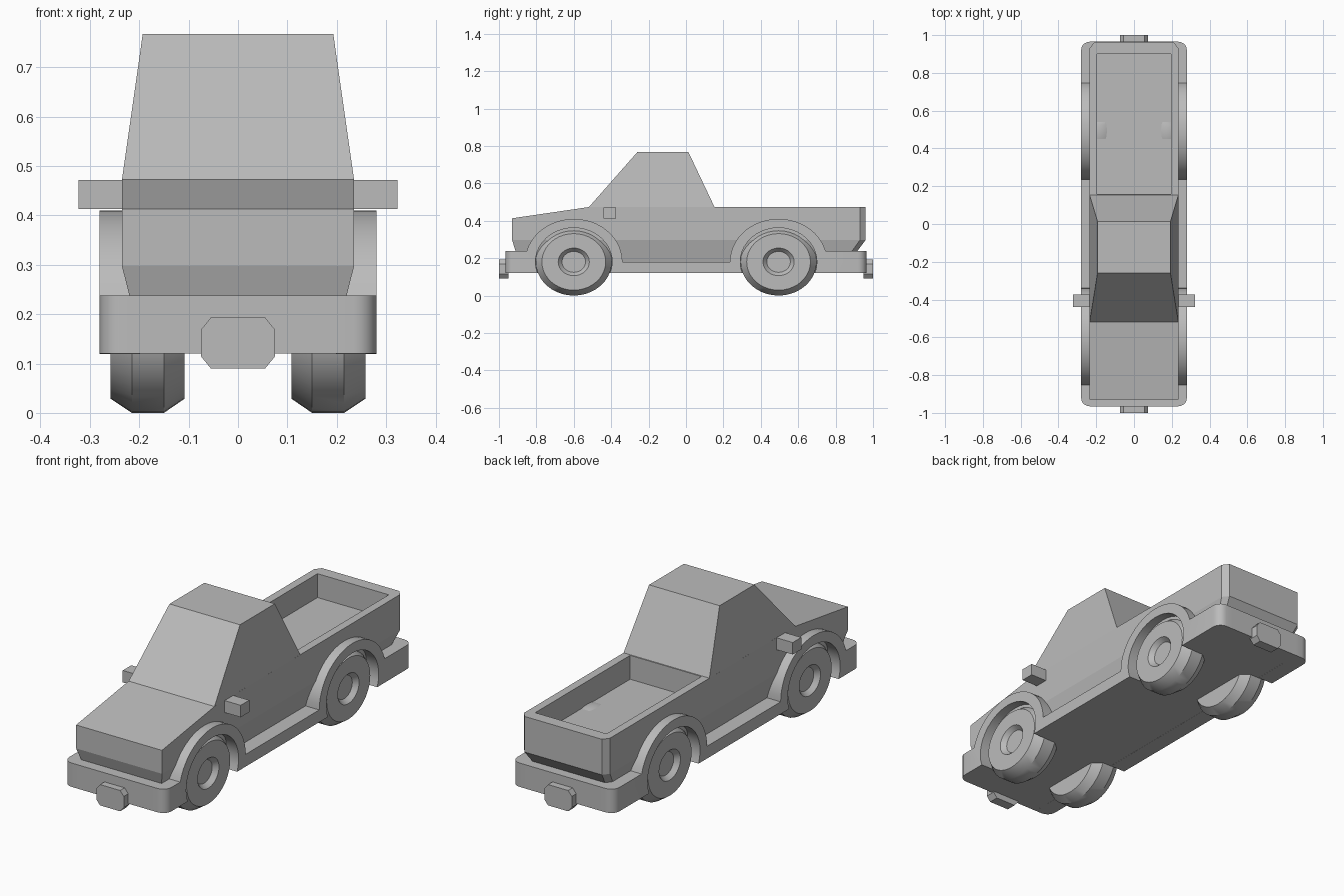
import bpy, bmesh
from math import cos, sin, pi, asin

cube = bpy.data.objects.get("Cube")
if cube:
    bpy.data.objects.remove(cube, do_unlink=True)

GREY = (0.5, 0.5, 0.5, 1)
paint = bpy.data.materials.new("plain_grey")
paint.use_nodes = True
paint.diffuse_color = GREY
paint.node_tree.nodes["Principled BSDF"].inputs["Base Color"].default_value = GREY


def finish(name, bm, smooth=False):
    bmesh.ops.recalc_face_normals(bm, faces=bm.faces)
    mesh = bpy.data.meshes.new(name)
    bm.to_mesh(mesh)
    bm.free()
    mesh.materials.append(paint)
    obj = bpy.data.objects.new(name, mesh)
    bpy.context.collection.objects.link(obj)
    if smooth:
        bpy.ops.object.select_all(action="DESELECT")
        obj.select_set(True)
        bpy.context.view_layer.objects.active = obj
        bpy.ops.object.shade_smooth_by_angle(angle=0.6)
    return obj


def loft(loops, cap=True):
    """Join rings of points with quads, and close both ends."""
    bm = bmesh.new()
    rings = [[bm.verts.new(p) for p in loop] for loop in loops]
    n = len(rings[0])
    for a, b in zip(rings, rings[1:]):
        for i in range(n):
            j = (i + 1) % n
            bm.faces.new((a[i], a[j], b[j], b[i]))
    if cap:
        bm.faces.new(rings[0])
        bm.faces.new(rings[-1])
    return bm


def box(name, x, y, z):
    return finish(name, loft([[(x[0], y[0], h), (x[1], y[0], h), (x[1], y[1], h), (x[0], y[1], h)] for h in z]))


AXLES = {"front": -0.60, "rear": 0.495}
HUB_Z, TYRE_Y, TYRE_Z = 0.18, 0.203, 0.18
FLOOR, SILL, DECK, END = 0.12, 0.18, 0.238, 0.965


def arc(y, ry, rz, start, stop, steps=24):
    angles = [start + (stop - start) * i / steps for i in range(steps + 1)]
    return [(y + ry * cos(a), HUB_Z + rz * sin(a)) for a in angles]


# Body: lower taper, shoulder line and sloping hood
half = [(0.235, -0.93), (0.235, -0.52), (0.235, 0.155), (0.235, 0.93), (0.212, 0.96)]
plan = half + [(-x, y) for x, y in reversed(half)]
base = [(x * 0.873, y * (0.96 if y < 0 else 0.91), SILL) for x, y in plan]
waist = [(x, y, 0.297) for x, y in plan]
top = [(x, y, 0.413 if y < -0.9 else 0.473) for x, y in plan]
bm = loft([base, waist, top])
bm.verts.ensure_lookup_table()
lid = next(f for f in bm.faces if all(v.co.z > 0.4 for v in f.verts))
rim = bm.verts[-len(plan):]
bmesh.ops.delete(bm, geom=[lid], context="FACES_ONLY")
bm.faces.new((rim[0], rim[1], rim[8], rim[9]))
bm.faces.new((rim[1], rim[2], rim[7], rim[8]))
bm.faces.new(rim[2:8])
body = finish("body", bm)

# Open cargo bed
cutter = box("bed_cutter", (-0.195, 0.195), (0.158, 0.90), (0.355, 0.6))
cutter.hide_render = True
cut = body.modifiers.new("bed", "BOOLEAN")
cut.operation, cut.solver, cut.object = "DIFFERENCE", "EXACT", cutter
bpy.context.view_layer.objects.active = body
bpy.ops.object.modifier_apply(modifier=cut.name)
bpy.data.objects.remove(cutter, do_unlink=True)


# Cab
def rect(x, y0, y1, z):
    return [(-x, y0, z), (x, y0, z), (x, y1, z), (-x, y1, z)]


finish("cab", loft([rect(0.235, -0.52, 0.153, 0.472), rect(0.193, -0.26, 0.013, 0.767)]))

# Chassis core between the side rails
box("chassis", (-0.2, 0.2), (-END, END), (FLOOR, DECK))

# Side rails: bumper ends, arched fenders and sill in one outline
outline = [(-END, FLOOR), (-END, DECK)]
lip = asin((DECK - HUB_Z) / 0.23)
outline += arc(AXLES["front"], 0.26, 0.23, pi - lip, 0)
outline += arc(AXLES["rear"], 0.26, 0.23, pi, lip)
outline += [(END, DECK), (END, FLOOR)]
dip = asin((FLOOR - HUB_Z) / TYRE_Z)
for y in reversed(AXLES.values()):
    outline += arc(y, TYRE_Y + 0.002, TYRE_Z + 0.002, dip, pi - dip)

for side, s in (("left", 1), ("right", -1)):
    bm = loft([[(s * x, y, z) for y, z in outline] for x in (0.198, 0.28)])
    corners = [e for e in bm.edges
               if all(abs(v.co.y) > 0.96 and abs(v.co.x) > 0.27 for v in e.verts)]
    bmesh.ops.bevel(bm, geom=corners, offset=0.045, segments=5, profile=0.5, affect="EDGES")
    finish(side + "_fender_rail", bm, True)

    # Door mirror
    box(side + "_mirror", sorted((s * 0.22, s * 0.323)), (-0.44, -0.373), (0.413, 0.472))

    # Wheels: chamfered tyre with a recessed hub, as (x, fraction of radius)
    profile = [(0.108, 0.84), (0.15, 1), (0.215, 1), (0.258, 0.84), (0.258, 0.41), (0.235, 0.31)]
    for end, y in AXLES.items():
        rings = [[(s * x, py, pz) for py, pz in arc(y, TYRE_Y * r, TYRE_Z * r, 0, 2 * pi, 40)[:-1]]
                 for x, r in profile]
        finish(f"{end}_{side}_wheel", loft(rings), True)

# Chamfered pads on both bumpers
quarter = [(0.055, 0.0515), (0.075, 0.027)]
right_half = quarter + [(x, -z) for x, z in reversed(quarter)]
octagon = right_half + [(-x, -z) for x, z in right_half]
for end, s in (("front", -1), ("rear", 1)):
    finish(end + "_bumper_pad", loft([[(x, s * y, 0.1415 + z) for x, z in octagon] for y in (0.95, 1.0)]))
